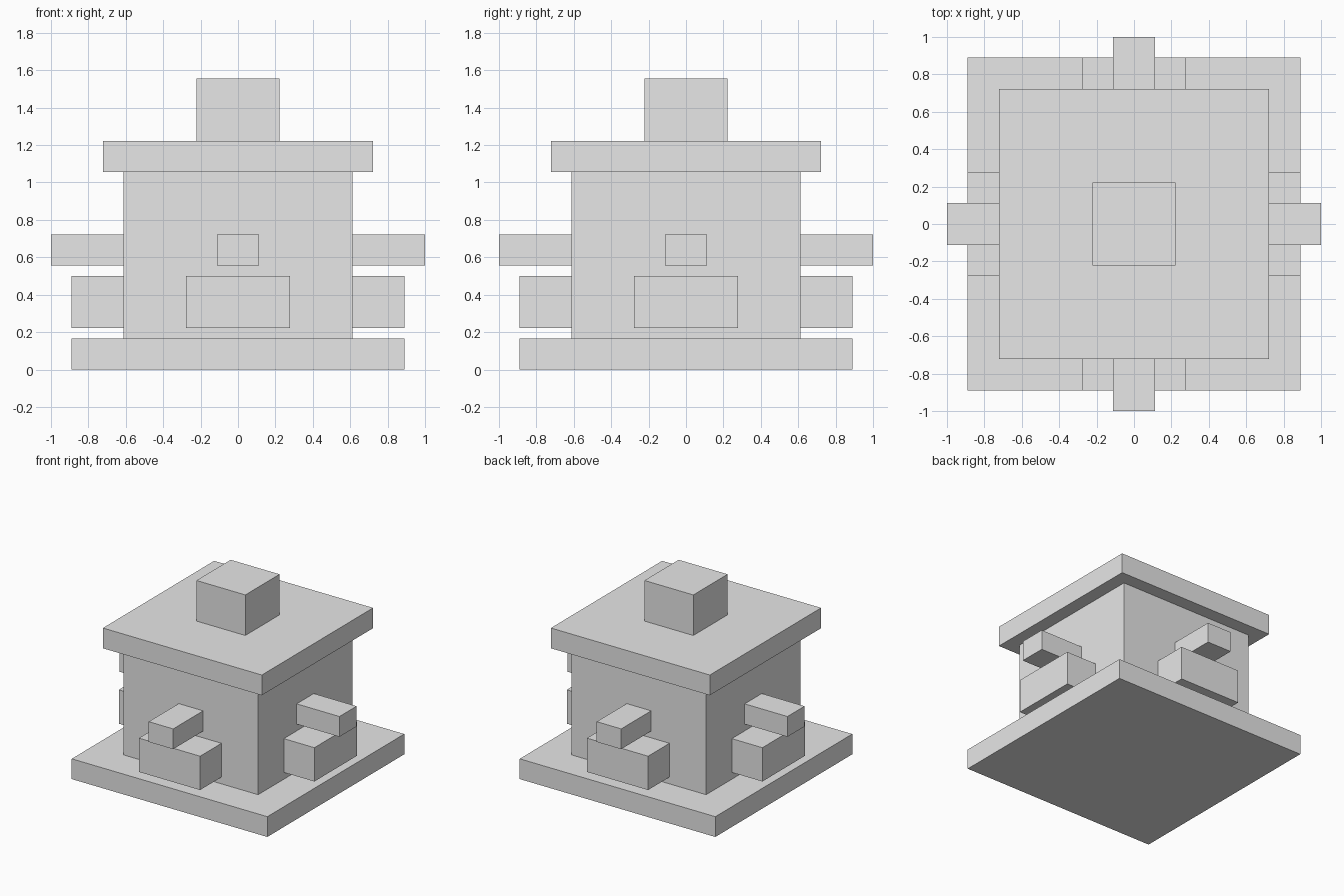
import bpy
import math
from mathutils import Matrix, Vector

cube = bpy.data.objects.get("Cube")
if cube:
    bpy.data.objects.remove(cube, do_unlink=True)

U = 1 / 18  # modelling unit

grey = bpy.data.materials.new("plain_grey")
grey.use_nodes = True
grey.diffuse_color = (0.8, 0.8, 0.8, 1)
grey.node_tree.nodes["Principled BSDF"].inputs["Base Color"].default_value = (0.8, 0.8, 0.8, 1)


def box(name, low, high, turn=0.0):
    """Box between two corners in units, turned about the vertical axis."""
    low, high = Vector(low) * U, Vector(high) * U
    bpy.ops.mesh.primitive_cube_add(size=1)
    obj = bpy.context.object
    obj.name = obj.data.name = name
    place = Matrix.Translation((low + high) / 2) @ Matrix.Diagonal((high - low).to_4d())
    place[3][3] = 1
    obj.data.transform(Matrix.Rotation(turn, 4, "Z") @ place)
    obj.data.materials.append(grey)
    return obj


def slab(name, half, bottom, top):
    return box(name, (-half, -half, bottom), (half, half, top))


# Central stack
slab("base_slab", 16, 0, 3)
slab("body", 11, 3, 19)
slab("roof_slab", 13, 19, 22)
slab("chimney", 4, 22, 28)

# A wide step and a narrow ledge on each wall
for i, side in enumerate(("front", "left", "back", "right")):
    turn = i * math.pi / 2
    box(side + "_step", (-5, -16, 4), (5, -11, 9), turn)
    box(side + "_ledge", (-2, -18, 10), (2, -11, 13), turn)
